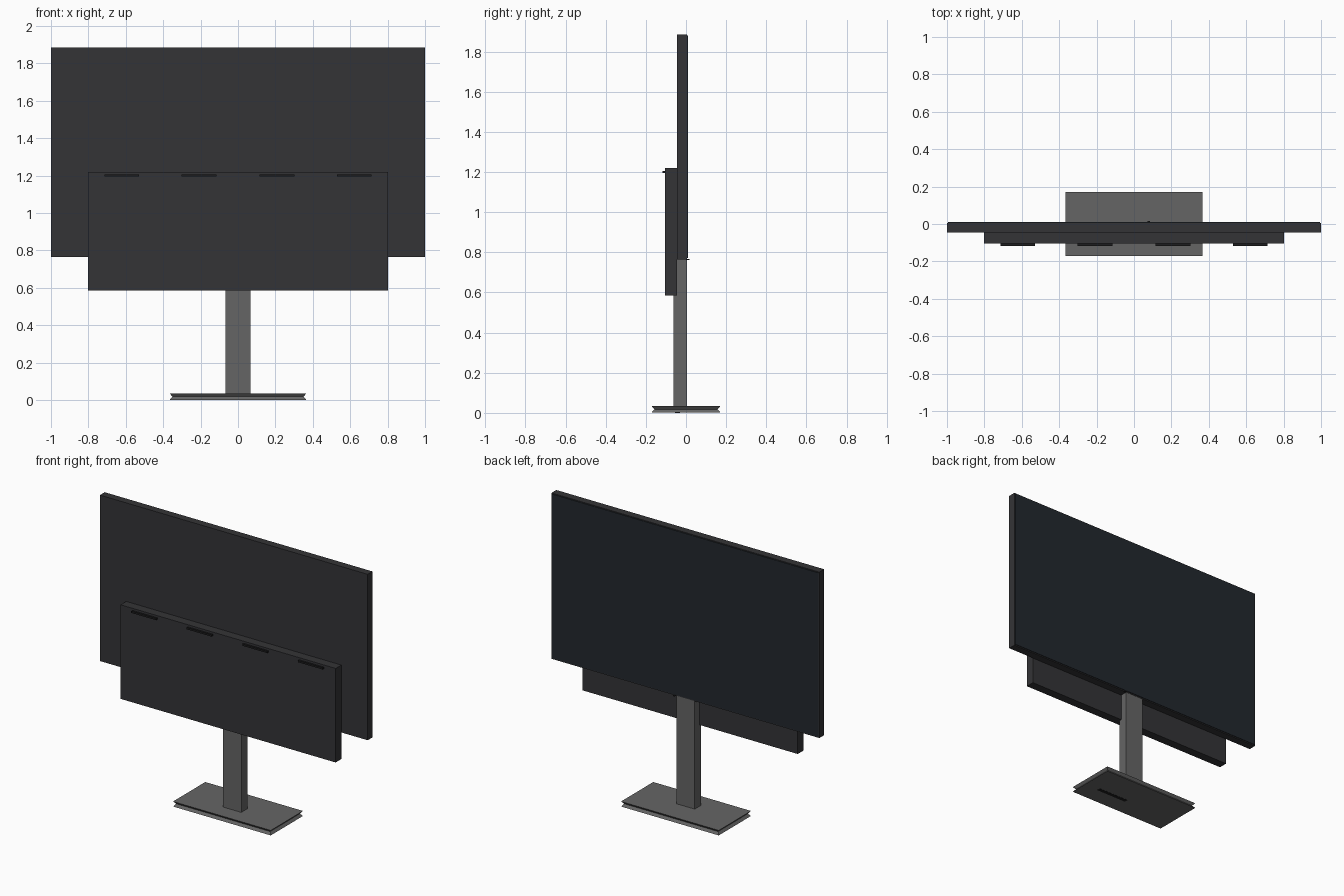
import bpy, bmesh

if "Cube" in bpy.data.objects:
    bpy.data.objects.remove(bpy.data.objects["Cube"])


def mat(name, r, g, b):
    m = bpy.data.materials.new(name)
    m.diffuse_color = (r, g, b, 1)
    m.use_nodes = True
    m.node_tree.nodes["Principled BSDF"].inputs["Base Color"].default_value = m.diffuse_color
    return m


CASING = mat("casing", 0.034, 0.034, 0.037)
GLASS = mat("glass", 0.016, 0.021, 0.027)
METAL = mat("metal", 0.13, 0.13, 0.13)
BLACK = mat("black", 0.012, 0.012, 0.013)


def loft(name, rings, material):
    """Stack rectangular rings (x0, x1, y0, y1, z) into a closed solid."""
    bm = bmesh.new()
    loops = [[bm.verts.new(p) for p in ((x0, y0, z), (x1, y0, z), (x1, y1, z), (x0, y1, z))]
             for x0, x1, y0, y1, z in rings]
    bm.faces.new(loops[0][::-1])
    bm.faces.new(loops[-1])
    for a, b in zip(loops, loops[1:]):
        for i in range(4):
            j = (i + 1) % 4
            bm.faces.new((a[i], a[j], b[j], b[i]))
    me = bpy.data.meshes.new(name)
    bm.to_mesh(me)
    bm.free()
    me.materials.append(material)
    ob = bpy.data.objects.new(name, me)
    bpy.context.collection.objects.link(ob)
    return ob


def box(name, x, y, z, material):
    return loft(name, [(*x, *y, z[0]), (*x, *y, z[1])], material)


# Screen panel with display glass on the +y side
box("screen_panel", (-1, 1), (-0.045, 0.006), (0.765, 1.885), CASING)
box("display_glass", (-0.995, 0.995), (0.004, 0.01), (0.772, 1.88), GLASS)
box("status_sensor", (0.073, 0.085), (0.0, 0.017), (0.762, 0.767), BLACK)

# Electronics housing and its four vent lips
box("rear_housing", (-0.803, 0.803), (-0.105, -0.045), (0.585, 1.22), CASING)
for i, cx in enumerate((-0.622, -0.208, 0.208, 0.622)):
    box(f"vent_lip_{i + 1}", (cx - 0.093, cx + 0.093), (-0.118, -0.104), (1.194, 1.206), BLACK)

# Stand column
box("stand_column", (-0.068, 0.068), (-0.062, 0.004), (0.03, 0.80), METAL)

# Base plate with a groove round its edge
W, D, G = 0.365, 0.172, 0.014
loft("stand_base", [(-W, W, -D, D, 0.001),
                    (-W + G, W - G, -D + G, D - G, 0.018),
                    (-W, W, -D, D, 0.035)], METAL)

# Underside strip
box("base_strip", (0.03, 0.26), (-0.055, -0.03), (0.0, 0.004), BLACK)
